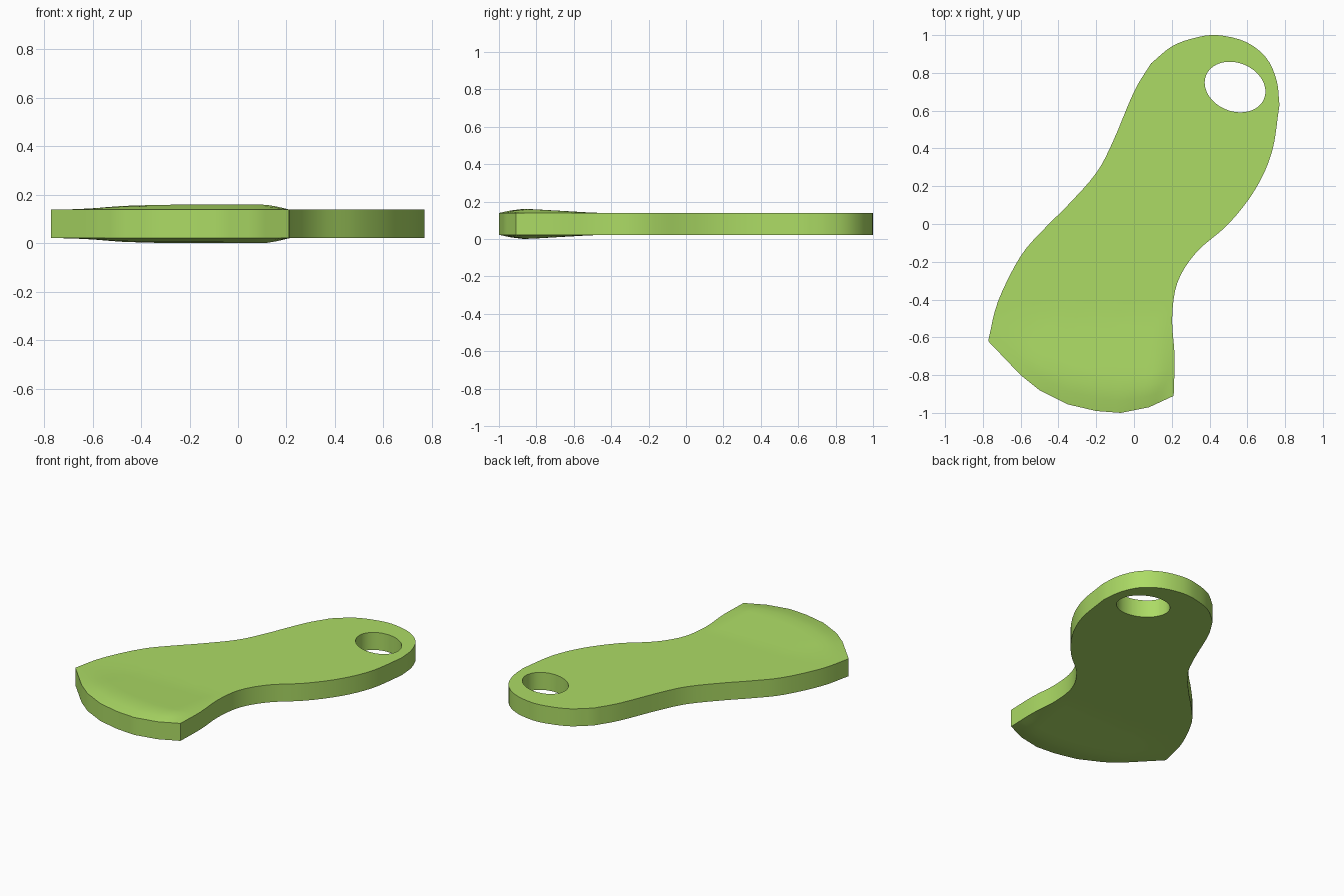
import bpy, bmesh, math
from mathutils import Vector

if "Cube" in bpy.data.objects:
    bpy.data.objects.remove(bpy.data.objects["Cube"])

MID, HALF, BULGE = 0.0805, 0.0585, 0.022      # plate mid height, half thickness, swelling
SUB = 4                                       # samples per outline segment

# Outline sides, seen from above (left and right run upward, ends run left to right)
LEFT = [(-.772, -.62), (-.72, -.41), (-.60, -.17), (-.47, -.02), (-.35, .10),
        (-.20, .27), (-.11, .44), (0, .70), (.09, .85)]
RIGHT = [(.21, -.91), (.215, -.70), (.202, -.50), (.23, -.31), (.33, -.15),
         (.50, 0), (.64, .18), (.73, .38), (.77, .63)]
TIP = [(-.772, -.62), (-.60, -.80), (-.50, -.88), (-.35, -.955), (-.20, -.99),
       (-.07, -1.0), (.08, -.97), (.21, -.91)]
HEAD = [(.09, .85), (.20, .94), (.32, .985), (.44, 1.0), (.59, .965),
        (.70, .88), (.755, .76), (.77, .63)]


def sample(pts, smooth=True):
    p = [Vector(q) for q in pts]
    p = [2 * p[0] - p[1]] + p + [2 * p[-1] - p[-2]]
    out = []
    for i in range(1, len(p) - 2):
        a, b, c, d = p[i - 1:i + 3]
        for k in range(SUB):
            t = k / SUB
            if smooth:
                out.append(.5 * (2 * b + (c - a) * t + (2 * a - 5 * b + 4 * c - d) * t * t
                                 + (3 * b - a - 3 * c + d) * t ** 3))
            else:
                out.append(b.lerp(c, t))
    return out + [p[-2]]


def ramp(t):
    return math.sin(max(0, min(1, t)) * math.pi / 2)


left, right, tip, head = sample(LEFT), sample(RIGHT), sample(TIP, False), sample(HEAD)
NU, NV = len(tip) - 1, len(left) - 1

# Plate: grid stretched between the four sides, swollen near the tip, top and bottom
bm = bmesh.new()
top, bottom = {}, {}
for j in range(NV + 1):
    v = j / NV
    for i in range(NU + 1):
        u = i / NU
        q = (left[j].lerp(right[j], u) + tip[i].lerp(head[i], v)
             - tip[0].lerp(tip[-1], u).lerp(head[0].lerp(head[-1], u), v))
        f = (ramp(v / .075) * ramp(u / .35) * ramp((1 - u) / .14)
             * max(0, min(1, (-.47 - q.y) / .38)))
        h = HALF + BULGE * f
        top[i, j] = bm.verts.new((q.x, q.y, MID + h))
        bottom[i, j] = bm.verts.new((q.x, q.y, MID - h))
for j in range(NV):
    for i in range(NU):
        ring = [(i, j), (i + 1, j), (i + 1, j + 1), (i, j + 1)]
        bm.faces.new([top[k] for k in ring])
        bm.faces.new([bottom[k] for k in reversed(ring)])

# Side wall around the rim
rim = ([(i, 0) for i in range(NU)] + [(NU, j) for j in range(NV)]
       + [(i, NV) for i in range(NU, 0, -1)] + [(0, j) for j in range(NV, 0, -1)])
for a, b in zip(rim, rim[1:] + rim[:1]):
    bm.faces.new((bottom[a], bottom[b], top[b], top[a]))
bmesh.ops.recalc_face_normals(bm, faces=bm.faces)
mesh = bpy.data.meshes.new("plate")
bm.to_mesh(mesh)
bm.free()
plate = bpy.data.objects.new("plate", mesh)
bpy.context.collection.objects.link(plate)

green = bpy.data.materials.new("lime green")
green.diffuse_color = (0.413, 0.708, 0.130, 1)
green.use_nodes = True
green.node_tree.nodes["Principled BSDF"].inputs["Base Color"].default_value = green.diffuse_color
mesh.materials.append(green)

# Oval hole in the head
bpy.ops.mesh.primitive_cylinder_add(vertices=64, radius=1, depth=1,
                                    location=(.535, .725, MID),
                                    rotation=(0, 0, math.radians(-22)))
cutter = bpy.context.object
cutter.name = "hole_cutter"
cutter.scale = (.1655, .128, 1)
cutter.hide_render = True
cutter.data.materials.append(green)
cut = plate.modifiers.new("hole", 'BOOLEAN')
cut.operation, cut.solver, cut.object = 'DIFFERENCE', 'EXACT', cutter

bpy.ops.object.select_all(action='DESELECT')
plate.select_set(True)
bpy.context.view_layer.objects.active = plate
bpy.ops.object.modifier_apply(modifier="hole")
bpy.data.objects.remove(cutter)
bpy.ops.object.shade_smooth_by_angle(angle=math.radians(30))
